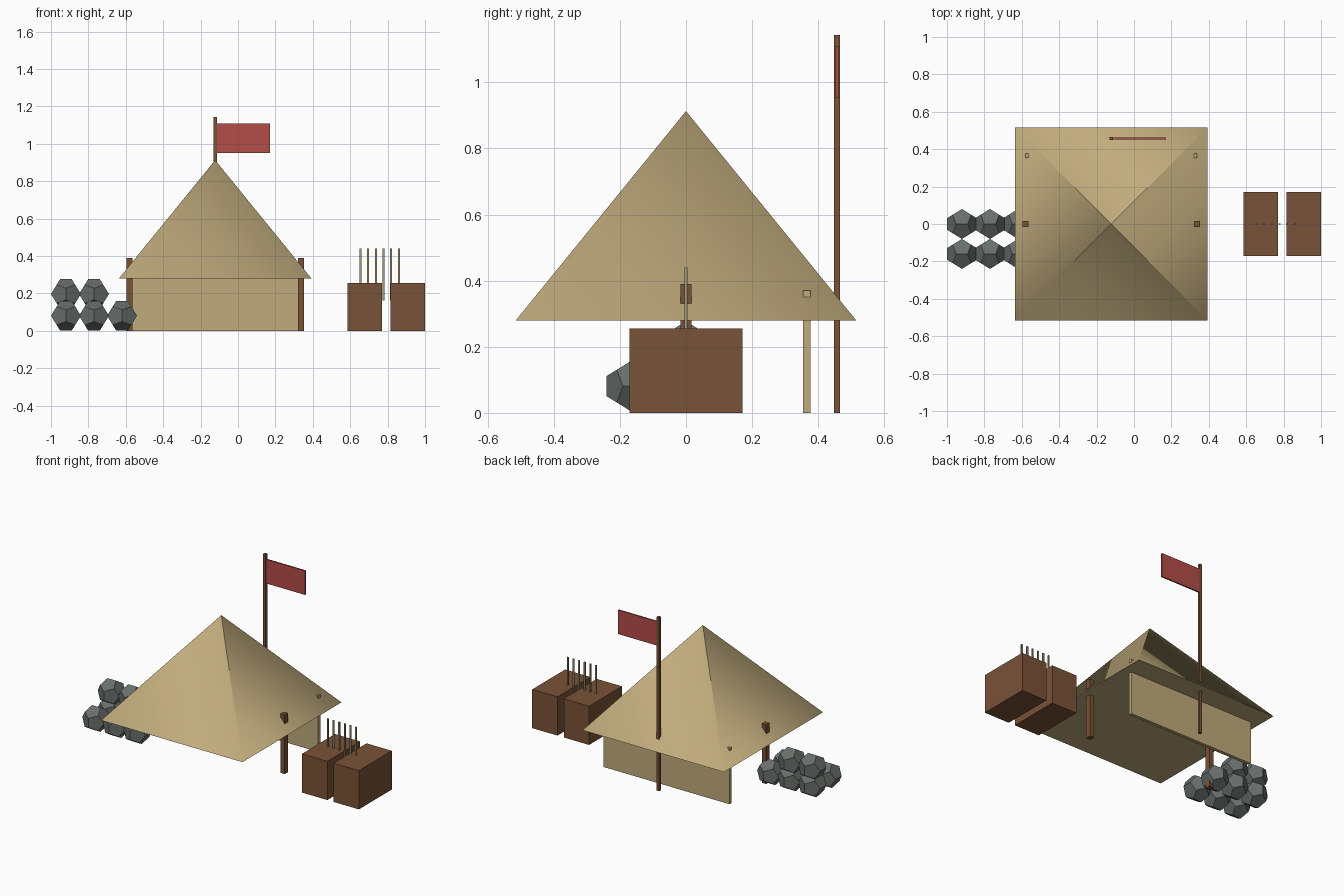
import bpy, bmesh
from itertools import product
from mathutils import Vector

cube = bpy.data.objects.get("Cube")
if cube:
    bpy.data.objects.remove(cube, do_unlink=True)


def material(name, r, g, b):
    rgba = [((c / 255 + 0.055) / 1.055) ** 2.4 for c in (r, g, b)] + [1]
    m = bpy.data.materials.new(name)
    m.use_nodes = True
    m.diffuse_color = rgba
    m.node_tree.nodes["Principled BSDF"].inputs["Base Color"].default_value = rgba
    return m


canvas = material("tan canvas", 192, 171, 124)
wood = material("brown wood", 121, 82, 55)
cloth = material("red cloth", 180, 77, 74)
stone = material("grey stone", 104, 111, 107)
stick = material("pale stick", 165, 152, 118)


def finish(bm, name, mat):
    bmesh.ops.recalc_face_normals(bm, faces=bm.faces)
    mesh = bpy.data.meshes.new(name)
    bm.to_mesh(mesh)
    bm.free()
    mesh.materials.append(mat)
    obj = bpy.data.objects.new(name, mesh)
    bpy.context.collection.objects.link(obj)
    return obj


def box(name, mat, x, y, z):
    """Box from (low, high) ranges on each axis."""
    bm = bmesh.new()
    bmesh.ops.create_cube(bm, size=1)
    for v in bm.verts:
        v.co = [(lo + hi) / 2 + c * (hi - lo) for c, (lo, hi) in zip(v.co, (x, y, z))]
    return finish(bm, name, mat)


def around(centre, half):
    return centre - half, centre + half


# Pyramid roof with a closed underside
MID, HALF, EAVE, PEAK = -0.122, 0.515, 0.28, 0.913
bm = bmesh.new()
signs = [(-1, -1), (1, -1), (1, 1), (-1, 1)]
base = [bm.verts.new((MID + sx * HALF, sy * HALF, EAVE)) for sx, sy in signs]
apex = bm.verts.new((MID, 0, PEAK))
for i in range(4):
    bm.faces.new((base[i], base[(i + 1) % 4], apex))
bm.faces.new(base[::-1])
roof = finish(bm, "tent_roof", canvas)

# Soft canvas shading: corners blend around the eaves, ridges stay crisp near the peak
mesh = roof.data
slope = HALF * 2 ** 0.5 / (PEAK - EAVE)
corner = [Vector((sx / 2 ** 0.5, sy / 2 ** 0.5, slope)).normalized() for sx, sy in signs]
normals = [Vector((0, 0, -1))] * len(mesh.loops)
for face in mesh.polygons:
    face.use_smooth = True
    if len(face.vertices) == 3:
        for li in face.loop_indices:
            v = mesh.loops[li].vertex_index
            normals[li] = corner[v] if v < 4 else corner[(face.index + 1) % 4]
mesh.normals_split_custom_set(normals)

# Back wall and side posts
box("back_wall", canvas, around(MID, 0.458), around(0.365, 0.011), (0, 0.37))
for side, x in (("right", MID - 0.458), ("left", MID + 0.458)):
    box(side + "_post", wood, around(x, 0.016), around(0, 0.017), (0, 0.39))

# Flag on its pole
box("flag_pole", wood, around(MID, 0.009), around(0.457, 0.009), (0, 1.143))
box("flag", cloth, (MID + 0.005, 0.172), around(0.457, 0.005), (0.952, 1.11))

# Two crates and the row of sticks
for side, x in (("right", 0.678), ("left", 0.908)):
    box(side + "_crate", wood, around(x, 0.092), around(0, 0.171), (0, 0.255))
for i in range(6):
    box(f"stick_{i + 1}", stick, around(0.655 + 0.041 * i, 0.005), around(0, 0.004), (0.163, 0.44))


# Stone pile of twelve-sided rocks
def rock(name, centre, radius):
    phi = (1 + 5 ** 0.5) / 2
    points = list(product((-1, 1), repeat=3))
    for a, b in product((-1, 1), repeat=2):
        p = (a / phi, 0, b * phi)
        points += [p, (p[2], p[0], 0), (0, p[2], p[0])]
    bm = bmesh.new()
    for p in points:
        bm.verts.new(Vector(centre) + Vector(p) * radius / 3 ** 0.5)
    bmesh.ops.convex_hull(bm, input=bm.verts)
    bmesh.ops.dissolve_limit(bm, angle_limit=0.1, verts=bm.verts, edges=bm.edges)
    finish(bm, name, stone)


for i in range(3):
    x = -0.92 + 0.15 * i
    rock(f"back_rock_{i + 1}", (x, 0, 0.081), 0.0857)
    rock(f"front_rock_{i + 1}", (x, -0.16, 0.081), 0.0857)
    if i < 2:
        rock(f"top_rock_{i + 1}", (x, 0, 0.197), 0.0857)
